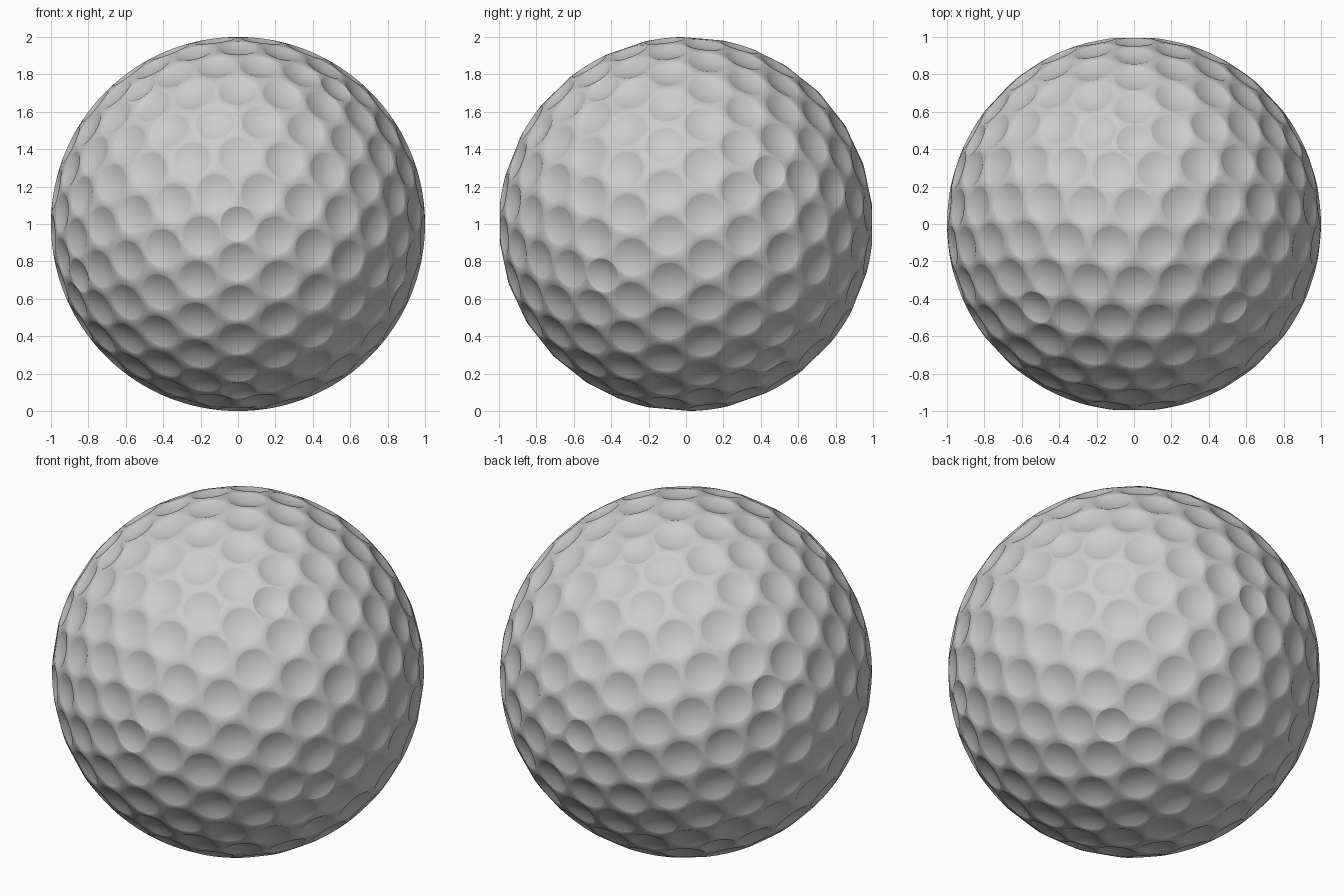
import bpy
import bmesh
from math import sin, cos, atan2, radians, sqrt
from mathutils import Vector

cube = bpy.data.objects.get("Cube")
if cube:
    bpy.data.objects.remove(cube, do_unlink=True)

FREQ = 5           # dimples along each icosahedron edge
EDGE_CUTS = 4      # segments per cell edge
MAX_RADIUS = 0.107
DEPTH = 0.026
RINGS = (1.0, 0.93, 0.8, 0.6, 0.4, 0.2)


def icosahedron():
    """Icosahedron with its poles on the y axis."""
    bm = bmesh.new()
    for side, start in ((-1, -90), (1, 90)):
        bm.verts.new((0, side, 0))
        for k in range(5):
            a = radians(start + 72 * k)
            r = 2 / sqrt(5)
            bm.verts.new((r * cos(a), side / sqrt(5), r * sin(a)))
    bmesh.ops.convex_hull(bm, input=bm.verts[:])
    return bm


def row_point(a, b, c, i, j, k):
    if j + k == 0:
        return a.copy()
    t = (j + k) / FREQ
    return a.slerp(b, t).slerp(c.slerp(a, 1 - t), k / (j + k))


def dimple_layout():
    """Even spherical grid; every vertex owns one dimple."""
    ico = icosahedron()
    grid = bmesh.new()
    for face in ico.faces:
        a, b, c = (v.co.normalized() for v in face.verts)
        for i in range(FREQ + 1):
            for j in range(FREQ + 1 - i):
                k = FREQ - i - j
                p = (row_point(a, b, c, i, j, k) + row_point(b, c, a, j, k, i)
                     + row_point(c, a, b, k, i, j))
                grid.verts.new(p.normalized())
    ico.free()
    bmesh.ops.remove_doubles(grid, verts=grid.verts[:], dist=0.01)
    bmesh.ops.convex_hull(grid, input=grid.verts[:])
    return grid


def add_cell(bm, vert):
    """One polygonal cell of the ball with a round bowl sunk in it."""
    axis = vert.co.normalized()
    u = axis.orthogonal().normalized()
    w = axis.cross(u)
    corners = [f.calc_center_median().normalized() for f in vert.link_faces]
    corners.sort(key=lambda p: atan2(p.dot(w), p.dot(u)))
    sides = len(corners)

    border = []
    for n, p in enumerate(corners):
        q = corners[(n + 1) % sides]
        border += [p.lerp(q, s / EDGE_CUTS).normalized() for s in range(EDGE_CUTS)]

    centre = sum(corners, Vector()).normalized()
    flat = [p - centre * p.dot(centre) for p in border]
    radius = min(MAX_RADIUS, 0.98 * min(p.length for p in flat))
    outer = [bm.verts.new(p) for p in border]
    count = len(outer)
    for t in RINGS:
        r = radius * t
        height = sqrt(1 - r * r) - DEPTH * (1 - t * t)
        inner = [bm.verts.new(centre * height + d.normalized() * r) for d in flat]
        for n in range(count):
            m = (n + 1) % count
            bm.faces.new((outer[n], outer[m], inner[m], inner[n]))
        if t == 1.0 and sides == 5:
            # crisp rims on the five-sided cells
            for n in range(count):
                bm.edges.get((inner[n], inner[(n + 1) % count])).smooth = False
        outer = inner
    bottom = bm.verts.new(centre * (1 - DEPTH))
    for n in range(count):
        bm.faces.new((outer[n], outer[(n + 1) % count], bottom))


# Dimpled ball
layout = dimple_layout()
bm = bmesh.new()
for vert in layout.verts:
    if vert.link_faces:
        add_cell(bm, vert)
layout.free()
bmesh.ops.remove_doubles(bm, verts=bm.verts[:], dist=0.0003)
bmesh.ops.translate(bm, verts=bm.verts[:], vec=(0, 0, 1))
for face in bm.faces:
    face.smooth = True

mesh = bpy.data.meshes.new("dimpled_ball")
bm.to_mesh(mesh)
bm.free()
ball = bpy.data.objects.new("dimpled_ball", mesh)
bpy.context.collection.objects.link(ball)

# Plain pale grey
colour = (0.6, 0.6, 0.6, 1)
mat = bpy.data.materials.new("pale_grey")
mat.use_nodes = True
mat.diffuse_color = colour
mat.node_tree.nodes["Principled BSDF"].inputs["Base Color"].default_value = colour
mesh.materials.append(mat)
